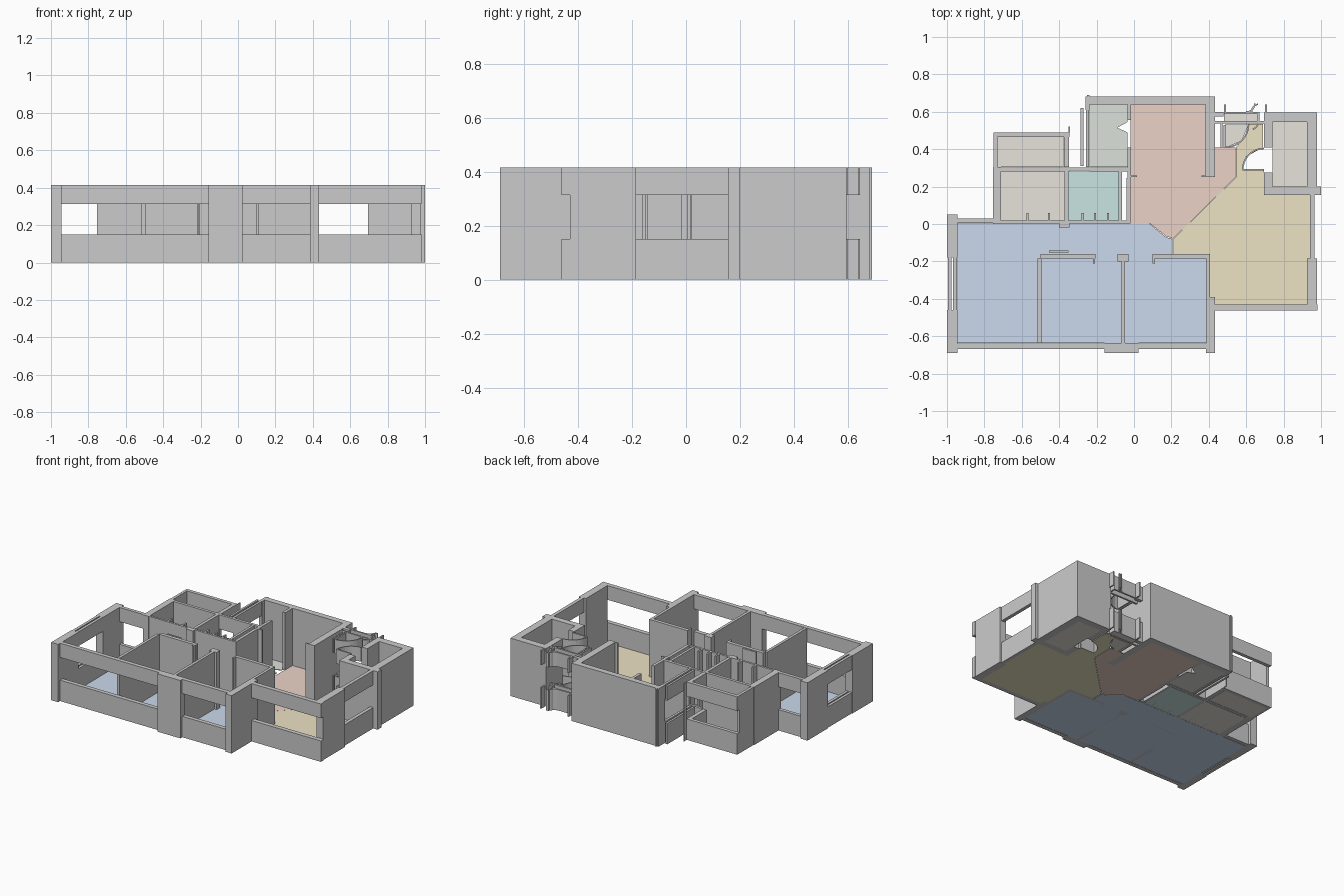
import bpy, bmesh, math

H, SILL, HEAD, FLOOR = 0.415, 0.15, 0.313, 0.004


def prism(name, pts, z0, z1, mat=None):
    """Extrude a plan outline between two heights."""
    bm = bmesh.new()
    face = bm.faces.new([bm.verts.new((x, y, z0)) for x, y in pts])
    ext = bmesh.ops.extrude_face_region(bm, geom=[face])
    for v in ext["geom"]:
        if isinstance(v, bmesh.types.BMVert):
            v.co.z = z1
    bmesh.ops.recalc_face_normals(bm, faces=bm.faces)
    me = bpy.data.meshes.new(name)
    bm.to_mesh(me)
    bm.free()
    if mat:
        me.materials.append(mat)
    ob = bpy.data.objects.new(name, me)
    bpy.context.collection.objects.link(ob)
    return ob


def rect(x0, x1, y0, y1):
    return [(x0, y0), (x1, y0), (x1, y1), (x0, y1)]


def wall(name, *r):
    prism(name, rect(*r), 0, H)


def banded(name, pts):
    """Sill and lintel with an opening between."""
    prism(name + "_sill", pts, 0, SILL)
    prism(name + "_lintel", pts, HEAD, H)


def window(name, *r):
    banded(name, rect(*r))


def floor(name, color, *outlines):
    mat = bpy.data.materials.new(name + "_colour")
    mat.diffuse_color = (*color, 1)
    for i, pts in enumerate(outlines):
        prism(f"{name}_{i + 1}", pts, 0, FLOOR, mat)


# Floors
floor("bedroom_floor", (0.60, 0.70, 0.85),
      [(-0.945, -0.636), (0.385, -0.636), (0.385, -0.165), (0.205, -0.165),
       (0.205, -0.08), (0.17, -0.07), (0.083, 0.002), (-0.945, 0.002)])
floor("dining_floor", (0.84, 0.65, 0.57),
      [(-0.018, 0.64), (-0.018, 0.004), (0.083, 0.004), (0.17, -0.065), (0.21, -0.078),
       (0.543, 0.25), (0.543, 0.41), (0.432, 0.41), (0.432, 0.25), (0.384, 0.25), (0.384, 0.64)])
floor("living_floor", (0.84, 0.76, 0.55),
      [(0.21, -0.165), (0.405, -0.165), (0.405, -0.39), (0.43, -0.39), (0.43, -0.43),
       (0.94, -0.43), (0.94, 0.157), (0.695, 0.157), (0.695, 0.29), (0.58, 0.29),
       (0.60, 0.36), (0.69, 0.41), (0.69, 0.535), (0.62, 0.535), (0.59, 0.46),
       (0.545, 0.41), (0.545, 0.25), (0.21, -0.08)])
floor("bath_floor", (0.72, 0.75, 0.70), [
    (-0.237, 0.305), (-0.035, 0.305), (-0.035, 0.49), (-0.09, 0.515),
    (-0.035, 0.545), (-0.035, 0.64), (-0.237, 0.64)])
floor("washroom_floor", (0.58, 0.78, 0.76), rect(-0.35, -0.083, 0.015, 0.28))
floor("service_floor", (0.80, 0.76, 0.71),
      rect(-0.71, -0.37, 0.015, 0.28), rect(-0.73, -0.377, 0.305, 0.465),
      rect(0.74, 0.925, 0.2, 0.545), rect(0.48, 0.66, 0.552, 0.588),
      [(0.487, 0.405), (0.487, 0.533), (0.615, 0.533), (0.575, 0.445)])

# Bedroom wing outer walls
wall("left_front_pillar", -1.0, -0.945, -0.69, -0.46)
wall("left_back_pillar", -1.0, -0.945, -0.18, 0.05)
window("left_window_outer", -0.995, -0.975, -0.46, -0.18)
window("left_window_inner", -0.967, -0.947, -0.46, -0.18)
window("bedroom_back_window", -0.945, -0.75, 0.005, 0.03)
window("front_left_window", -0.945, -0.157, -0.668, -0.638)
wall("front_middle_pillar", -0.157, 0.025, -0.69, -0.636)
window("front_middle_window", 0.025, 0.385, -0.668, -0.638)
wall("front_right_pillar", 0.385, 0.432, -0.69, -0.39)

# Living room outer walls
window("living_front_window", 0.432, 0.982, -0.462, -0.43)
wall("living_right_wall", 0.925, 0.978, -0.43, -0.185)
window("living_right_window", 0.94, 0.965, -0.185, 0.155)

# Right utility room
wall("utility_front_wall", 0.695, 1.0, 0.155, 0.2)
wall("utility_right_wall", 0.925, 0.978, 0.2, 0.545)
wall("utility_back_wall", 0.695, 0.978, 0.545, 0.595)
wall("utility_left_back_wall", 0.695, 0.74, 0.41, 0.545)
wall("utility_left_front_wall", 0.695, 0.74, 0.2, 0.275)

# Dining room and bath
wall("dining_back_wall", -0.26, 0.432, 0.64, 0.682)
wall("dining_right_wall", 0.383, 0.432, 0.25, 0.64)
wall("dining_jamb_right", 0.36, 0.383, 0.25, 0.26)
wall("dining_jamb_left", -0.015, 0.015, 0.25, 0.26)
for i, (a, b) in enumerate([(0.555, 0.64), (0.305, 0.41), (0.245, 0.305)]):
    wall(f"dining_left_wall_{i + 1}", -0.036, -0.015, a, b)
wall("passage_wall_left", -0.083, -0.065, 0.02, 0.28)
wall("passage_wall_right", -0.04, -0.018, 0.02, 0.245)
wall("bath_corner_post", -0.26, -0.237, 0.61, 0.64)
wall("bath_corner_tip", -0.25, -0.237, 0.682, 0.69)
window("bath_window_inner", -0.257, -0.24, 0.305, 0.61)
window("bath_window_outer", -0.285, -0.27, 0.31, 0.62)

# Balcony and back rooms
wall("balcony_left_wall", -0.75, -0.73, 0.305, 0.465)
wall("store_left_wall", -0.755, -0.71, 0.0, 0.305)
window("balcony_back_window", -0.75, -0.345, 0.465, 0.49)
window("balcony_right_window", -0.375, -0.347, 0.305, 0.465)
wall("balcony_right_post", -0.349, -0.343, 0.49, 0.52)
wall("store_back_wall", -0.71, -0.345, 0.282, 0.303)
window("washroom_back_window", -0.345, -0.237, 0.285, 0.303)
wall("bath_front_wall", -0.237, -0.036, 0.282, 0.303)
wall("store_washroom_partition", -0.372, -0.35, 0.02, 0.282)
wall("back_rooms_front_wall", -0.71, -0.018, 0.003, 0.018)
for i, x in enumerate([-0.575, -0.46, -0.28, -0.215, -0.145]):
    wall(f"door_jamb_{i + 1}", x, x + 0.012, 0.018, 0.06)

# Bedroom partitions
wall("bedroom_partition_left", -0.515, -0.495, -0.636, -0.185)
wall("bedroom_partition_middle", -0.067, -0.047, -0.636, -0.2)
wall("bedroom_partition_cap", -0.088, -0.03, -0.2, -0.16)
wall("corridor_wall_left", -0.5, -0.205, -0.185, -0.16)
wall("corridor_wall_right", 0.1, 0.405, -0.185, -0.16)
wall("bedroom_right_wall", 0.385, 0.405, -0.39, -0.185)
wall("corridor_jamb_left", -0.22, -0.208, -0.21, -0.185)
wall("corridor_jamb_right", 0.1, 0.112, -0.21, -0.185)
wall("corridor_stub_left", -0.455, -0.35, -0.152, -0.143)
wall("corridor_stub_back", -0.4, -0.345, -0.018, 0.003)

# Entrance frames, posts and door swings
window("entrance_outer_frame", 0.48, 0.66, 0.588, 0.6)
window("entrance_inner_frame", 0.432, 0.695, 0.537, 0.55)
window("entrance_side_frame", 0.432, 0.478, 0.575, 0.6)
for i, (x, y0, y1) in enumerate([(0.482, 0.595, 0.64), (0.70, 0.597, 0.64),
                                 (0.462, 0.41, 0.537), (0.66, 0.55, 0.6),
                                 (0.478, 0.41, 0.53)]):
    window(f"entrance_post_{i + 1}", x, x + 0.01, y0, y1)
window("entrance_door_leaf", 0.58, 0.695, 0.285, 0.295)


def arc(name, cx, cy, r, a0, a1, n=8, t=0.008):
    ang = [math.radians(a0 + (a1 - a0) * i / n) for i in range(n + 1)]
    banded(name, [(cx + r * math.cos(a), cy + r * math.sin(a)) for a in ang] +
           [(cx + (r - t) * math.cos(a), cy + (r - t) * math.sin(a)) for a in reversed(ang)])


arc("door_swing_back", 0.487, 0.535, 0.13, -90, 0)
arc("door_swing_front", 0.695, 0.29, 0.118, 90, 180)
arc("entrance_curl_1", 0.60, 0.645, 0.05, -90, 0)
arc("entrance_curl_2", 0.67, 0.60, 0.045, 100, 190)
arc("entrance_curl_3", 0.62, 0.55, 0.05, -70, 20)
